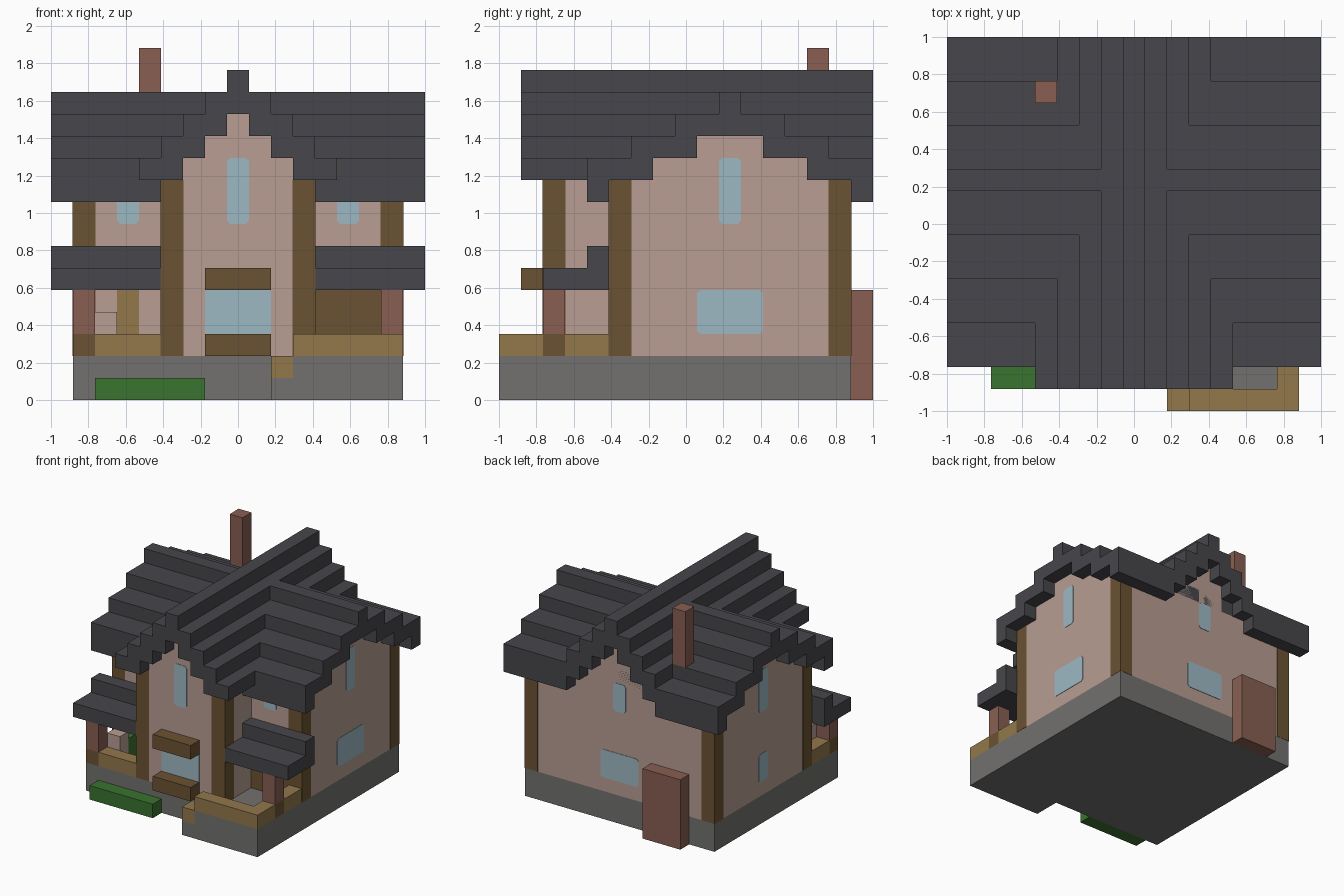
import bpy
import bmesh
from mathutils import Vector

cube = bpy.data.objects.get("Cube")
if cube:
    bpy.data.objects.remove(cube, do_unlink=True)

N = 17            # the house is laid out on a grid of 17 x 17 blocks
U = 2 / N         # block size


def material(name, hexcode):
    def linear(i):
        c = int(hexcode[i:i + 2], 16) / 255
        return c / 12.92 if c <= 0.04045 else ((c + 0.055) / 1.055) ** 2.4
    colour = [linear(i) for i in (0, 2, 4)] + [1]
    m = bpy.data.materials.new(name)
    m.use_nodes = True
    m.diffuse_color = colour
    node = m.node_tree.nodes["Principled BSDF"]
    node.inputs["Base Color"].default_value = colour
    node.inputs["Roughness"].default_value = 0.9
    return m


plaster = material("pink plaster", "B89E92")
slate = material("dark slate", "47464B")
timber = material("dark timber", "6B5232")
oak = material("light oak", "92784B")
brick = material("red brick", "885F52")
stone = material("grey stone", "72716F")
leaf = material("leaf green", "3A732F")
glass = material("pale glass", "9DB9C4")


def world(i, j, k):
    return Vector((i * U - 1, j * U - 1, k * U))


def finish(name, bm, mat):
    bmesh.ops.recalc_face_normals(bm, faces=bm.faces)
    mesh = bpy.data.meshes.new(name)
    bm.to_mesh(mesh)
    bm.free()
    mesh.materials.append(mat)
    ob = bpy.data.objects.new(name, mesh)
    bpy.context.collection.objects.link(ob)
    return ob


def blocks(name, mat, *boxes, grow=0):
    """Boxes as (i0, i1, j0, j1, k0, k1) in grid blocks, widened by grow."""
    bm = bmesh.new()
    for i0, i1, j0, j1, k0, k1 in boxes:
        lo = world(i0 - grow, j0 - grow, k0)
        hi = world(i1 + grow, j1 + grow, k1)
        verts = bmesh.ops.create_cube(bm, size=1)["verts"]
        for v in verts:
            v.co = Vector([(lo[a] + hi[a]) / 2 + v.co[a] * (hi[a] - lo[a]) for a in range(3)])
    return finish(name, bm, mat)


def plate(name, mat, axis, plane, a0, a1, k0, k1, cut=0.15):
    """Thin upright panel with clipped corners, facing along x or y."""
    outline = [(a0 + cut, k0), (a1 - cut, k0), (a1, k0 + cut), (a1, k1 - cut),
               (a1 - cut, k1), (a0 + cut, k1), (a0, k1 - cut), (a0, k0 + cut)]
    t = 0.03
    bm = bmesh.new()

    def at(a, k):
        return world(plane - t, a, k) if axis == "x" else world(a, plane - t, k)
    face = bm.faces.new([bm.verts.new(at(a, k)) for a, k in outline])
    ext = bmesh.ops.extrude_face_region(bm, geom=[face])["geom"]
    push = Vector((1, 0, 0)) if axis == "x" else Vector((0, 1, 0))
    for v in ext:
        if isinstance(v, bmesh.types.BMVert):
            v.co += push * 2 * t * U
    bmesh.ops.remove_doubles(bm, verts=bm.verts, dist=1e-5)
    return finish(name, bm, mat)


def mirrored(box):
    i0, i1, *rest = box
    return (N - i1, N - i0, *rest)


# Stone foundation with the entrance terrace stepping forward
blocks("foundation", stone, (1, 10, 2, 16, 0, 2), (11, 16, 0, 16, 0, 2),
       (10, 11, 1, 16, 0, 2), (10, 11, 0, 1, 0, 1))
blocks("entrance_step", oak, (10, 11, 0, 1, 1, 2))

# Plaster walls, narrowing step by step into the gables
blocks("main_walls", plaster, (1, 16, 5, 16, 2, 10),
       *[(1, 16, 5 + 2 * s, 16 - 2 * s, 10, 10 + s) for s in (1, 2)])
blocks("wing_walls", plaster, (5, 12, 2, 16, 2, 10),
       *[(5 + s, 12 - s, 2, 16, 10, 10 + s) for s in (1, 2, 3)])

# Timber corner posts
posts = [(1, 2, 5, 6, 2, 10), (1, 2, 15, 16, 2, 10), (5, 6, 2, 3, 2, 10)]
blocks("corner_posts", timber, *posts, *map(mirrored, posts), grow=0.02)

# Main roof, one course for every two blocks; the eaves stop at the wing
courses = []
for e in range(-6, 7):
    j, low, high = 10 + e, 12 - abs(e) // 2, 14 - (abs(e) + 1) // 2
    if abs(e) == 6:
        eave = (0, 5, j, j + 1, low, high)
        courses += [eave, mirrored(eave)]
    else:
        courses.append((0, N, j, j + 1, low, high))
blocks("main_roof", slate, *courses)

# Steeper cross roof running front to back
blocks("cross_roof", slate, *[(8 + d, 9 + d, 1, N, max(13 - abs(d), 10), 15 - abs(d))
                              for d in range(-4, 5)])

# Chimney and the brick lean-to at the back
blocks("chimney", brick, (4, 5, 14, 15, 10, 16))
blocks("back_cellar_door", brick, (3, 6, 16, 17, 0, 5))

# Porch roofs and their posts on both sides of the wing
canopy = [(0, 5, 2, 4, 5, 6), (0, 5, 4, 5, 5, 7)]
blocks("porch_roofs", slate, *canopy, *map(mirrored, canopy))
post, foot = (1, 2, 2, 3, 3, 5), (1, 2, 2, 3, 2, 3)
blocks("porch_posts", brick, post, mirrored(post))
blocks("porch_post_feet", timber, foot, mirrored(foot))

# Low oak railings
blocks("left_railing", oak, (2, 5, 2, 3, 2, 3), (1, 2, 3, 5, 2, 3))
blocks("right_railing", oak, (11, 16, 0, 1, 2, 3), (15, 16, 1, 2, 2, 3), (15, 16, 3, 5, 2, 3))

# Window boxes, planting and the porch block
blocks("window_boxes", timber, (7, 10, 1, 2, 2, 3), (7, 10, 1, 2, 5, 6))
blocks("front_hedge", leaf, (2, 7, 1, 2, 0, 1))
blocks("porch_block", plaster, (2, 3, 3, 4, 2, 4))
blocks("porch_plant", leaf, (2, 3, 4, 5, 2, 3.5))

# Doors under the porches
plate("left_porch_door", oak, "y", 5, 3, 4, 2, 5, cut=0.01)
plate("right_porch_door", timber, "y", 5, 12, 15, 2, 5, cut=0.01)

# Windows: front, both sides and back
plate("front_window", glass, "y", 2, 7, 10, 3, 5, cut=0.01)
plate("front_gable_window", glass, "y", 2, 8, 9, 8, 11)
for side, i in (("left", 3), ("right", 13)):
    plate(side + "_upper_front_window", glass, "y", 5, i, i + 1, 8, 10)
plate("back_window", glass, "y", 16, 7, 10, 3, 5)
plate("back_gable_window", glass, "y", 16, 8, 9, 8, 10)
plate("wide_side_window", glass, "x", 16, 9, 12, 3, 5)
plate("narrow_side_window", glass, "x", 1, 10, 11, 3, 5)
for i in (1, 16):
    plate("side_gable_window", glass, "x", i, 10, 11, 8, 11)
